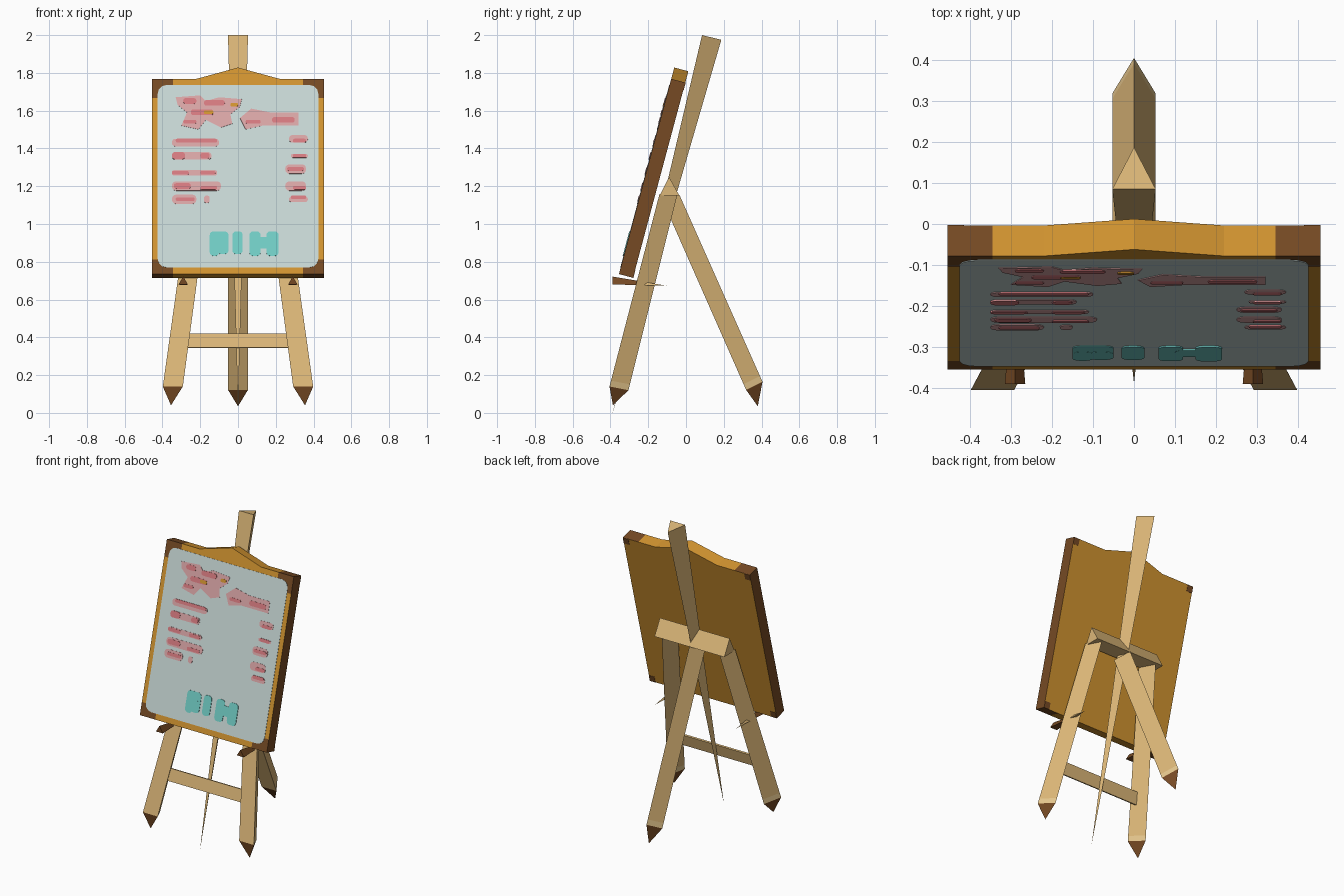
import bpy, bmesh, math
from mathutils import Matrix, Vector

cube = bpy.data.objects.get("Cube")
if cube:
    bpy.data.objects.remove(cube, do_unlink=True)


def material(name, *rgb):
    lin = [((c / 255 + 0.055) / 1.055) ** 2.4 for c in rgb] + [1]
    m = bpy.data.materials.new(name)
    m.diffuse_color = lin
    m.use_nodes = True
    m.node_tree.nodes["Principled BSDF"].inputs["Base Color"].default_value = lin
    return m


WOOD = material("tan wood", 220, 183, 120)
PALE = material("pale wood", 240, 208, 148)
BROWN = material("dark brown", 118, 74, 36)
ORANGE = material("orange wood", 210, 148, 48)
PAPER = material("pale blue panel", 200, 216, 214)
BLUSH = material("pale pink paint", 218, 166, 167)
PINK = material("pink paint", 215, 123, 128)
TEAL = material("teal paint", 114, 205, 198)


def finish(name, bm, mats, matrix=None):
    bmesh.ops.recalc_face_normals(bm, faces=bm.faces)
    mesh = bpy.data.meshes.new(name)
    bm.to_mesh(mesh)
    bm.free()
    for m in mats:
        mesh.materials.append(m)
    ob = bpy.data.objects.new(name, mesh)
    if matrix:
        ob.matrix_world = matrix
    bpy.context.collection.objects.link(ob)
    return ob


def loft(name, sections, mats, flat=None):
    """Join triangular sections; a one-point section is a tip.
    mats has one material per span; flat replaces PALE on the flat face."""
    bm = bmesh.new()
    slots = list(dict.fromkeys(list(mats) + ([flat] if flat else [])))
    rings = [[bm.verts.new(p) for p in s] for s in sections]
    for a, b, m in zip(rings, rings[1:], mats):
        for k in range(3):
            j = (k + 1) % 3
            f = bm.faces.new([a[k], a[j], b[0]] if len(b) == 1 else [a[k], a[j], b[j], b[k]])
            f.material_index = slots.index(flat if flat and m is PALE and k == 0 else m)
    for ring, m in ((rings[0], mats[0]), (rings[-1], mats[-1])):
        if len(ring) == 3:
            bm.faces.new(ring).material_index = slots.index(m)
    return finish(name, bm, slots)


def tri(x, half, flat, ridge):
    """Triangle with a flat side and a ridge, given as (y, z) pairs."""
    return [Vector((x - half, *flat)), Vector((x + half, *flat)), Vector((x, *ridge))]


def leg(name, top, bottom, tip):
    band = [a.lerp(b, 0.97) for a, b in zip(top, bottom)]
    loft(name, [top, band, bottom, [tip]], [WOOD, PALE, BROWN], WOOD)


# Legs with pointed brown feet, and the support pegs
for side, s in (("left", 1), ("right", -1)):
    leg(f"front_leg_{side}",
        tri(0.205 * s, 0.05, (-0.14, 1.16), (-0.045, 1.16)),
        tri(0.345 * s, 0.053, (-0.405, 0.14), (-0.305, 0.12)),
        (0.355 * s, -0.387, 0.04))
    tip = Vector((0.29 * s, -0.1, 0.673))
    front = tri(0.29 * s, 0.025, (-0.39, 0.68), (-0.39, 0.722))
    loft(f"support_peg_{side}", [front, [p.lerp(tip, 0.48) for p in front], [tip]], [BROWN, WOOD])
leg("back_leg",
    tri(0, 0.053, (-0.12, 1.115), (-0.035, 1.155)),
    tri(0, 0.053, (0.318, 0.122), (0.405, 0.165)),
    (0, 0.38, 0.035))

# Mast tapering to a long point
loft("mast", [tri(0, 0.053, (0.085, 2), (0.187, 1.975)), [(0, -0.388, 0)]], [WOOD])

# Ridged top bar
loft("top_bar", [[(x, -0.14, 1.15), (x, -0.035, 1.15), (x, -0.09, 1.25)] for x in (-0.25, 0.25)], [WOOD])

# Flat rail between the front legs
bm = bmesh.new()
bmesh.ops.create_cube(bm, size=1, matrix=Matrix.Diagonal((0.58, 0.012, 0.078, 1)))
finish("leg_rail", bm, [WOOD],
       Matrix.Translation((0, -0.31, 0.382)) @ Matrix.Rotation(math.radians(-15), 4, "X"))

# Leaning board: local x is width, y runs up the slope, z faces the front
COS = math.cos(math.radians(15))
BASE = 0.735
FRAME = Matrix.Translation((0, -0.355, BASE)) @ Matrix.Rotation(math.radians(75), 4, "X")
THICK = 0.077
HALF = 0.455
xs = [-HALF, -0.345, -0.22, 0, 0.22, 0.345, HALF]
ys = [0, 0.08, 0.965, 1.07]
bm = bmesh.new()
grid = [[bm.verts.new((x, y + (0.062 if x == 0 and y == ys[-1] else 0), 0)) for x in xs] for y in ys]
for r0, r1 in zip(grid, grid[1:]):
    for i in range(len(xs) - 1):
        bm.faces.new((r0[i], r0[i + 1], r1[i + 1], r1[i]))
out = bmesh.ops.extrude_face_region(bm, geom=bm.faces[:], use_keep_orig=True)
bmesh.ops.translate(bm, vec=(0, 0, -THICK), verts=[g for g in out["geom"] if isinstance(g, bmesh.types.BMVert)])
bm.normal_update()
for f in bm.faces:
    c = f.calc_center_median()
    corner = abs(c.x) > 0.345 and not ys[1] < c.y < ys[2]
    f.material_index = int(abs(c.x) > 0.45 or (corner and c.z > -THICK + 0.001))
finish("board", bm, [ORANGE, BROWN], FRAME)


def plate(name, outlines, mat, low, high):
    """Thin plates on the board; outlines are lists of (x, world height)."""
    bm = bmesh.new()
    for pts in outlines:
        rings = [[bm.verts.new((x, (z - BASE) / COS, h)) for x, z in pts] for h in (low, high)]
        for ring in rings:
            bm.faces.new(ring)
        for i in range(len(pts)):
            a, b = rings
            bm.faces.new((a[i - 1], a[i], b[i], b[i - 1]))
    return finish(name, bm, [mat], FRAME)


def rounded(x0, x1, z0, z1, r=None):
    r = r or 0.45 * min(x1 - x0, z1 - z0)
    pts = []
    for q, (cx, cz) in enumerate(((x1 - r, z1 - r), (x0 + r, z1 - r), (x0 + r, z0 + r), (x1 - r, z0 + r))):
        for k in range(4):
            a = math.radians(90 * q + 30 * k)
            pts.append((cx + r * math.cos(a), cz + r * math.sin(a)))
    return pts


def bars(rows):
    """Rounded strokes from (left, right, middle height, thickness)."""
    return [rounded(a, b, z - t / 2, z + t / 2) for a, b, z, t in rows]


# Small brown corners on the back
rim = [rounded(min(s * HALF, s * 0.415), max(s * HALF, s * 0.415), z, z + 0.04, 0.003)
       for s in (-1, 1) for z in (BASE, 1.728)]
plate("back_corners", rim, BROWN, -THICK - 0.002, -THICK + 0.002)

# Writing panel and its painted smudges
plate("panel", [rounded(-0.425, 0.425, 0.77, 1.735, 0.045)], PAPER, -0.002, 0.002)

blot = [(-0.33, 1.67), (-0.2, 1.68), (-0.17, 1.65), (-0.1, 1.67), (0.02, 1.66), (0.01, 1.62),
        (-0.04, 1.58), (-0.03, 1.53), (-0.09, 1.51), (-0.17, 1.55), (-0.21, 1.5), (-0.3, 1.52),
        (-0.27, 1.59), (-0.32, 1.63)]
streak = [(0.01, 1.56), (0.07, 1.61), (0.17, 1.59), (0.32, 1.59), (0.32, 1.52), (0.13, 1.52), (0.04, 1.5)]
pale_rows = [(-0.35, -0.1, 1.43, 0.04), (-0.35, -0.14, 1.36, 0.04), (-0.35, -0.11, 1.27, 0.03),
             (-0.35, -0.09, 1.2, 0.05), (-0.35, -0.22, 1.13, 0.05), (-0.18, -0.15, 1.13, 0.04),
             (0.27, 0.37, 1.45, 0.04), (0.28, 0.37, 1.36, 0.02), (0.25, 0.36, 1.29, 0.05),
             (0.25, 0.36, 1.2, 0.05), (0.27, 0.37, 1.13, 0.03)]
plate("pale_smudges", [blot, streak] + bars(pale_rows), BLUSH, 0, 0.004)

pink_rows = [(-0.33, -0.11, 1.44, 0.02), (-0.35, -0.28, 1.36, 0.04), (-0.2, -0.15, 1.36, 0.03),
             (-0.35, -0.26, 1.27, 0.02), (-0.2, -0.12, 1.27, 0.02), (-0.34, -0.25, 1.2, 0.03),
             (-0.2, -0.11, 1.19, 0.02), (-0.33, -0.23, 1.13, 0.02), (0.29, 0.36, 1.44, 0.02),
             (0.29, 0.36, 1.36, 0.02), (0.26, 0.35, 1.29, 0.02), (0.29, 0.36, 1.19, 0.02),
             (0.28, 0.36, 1.14, 0.02), (-0.29, -0.22, 1.65, 0.03), (-0.18, -0.07, 1.64, 0.03),
             (-0.25, -0.13, 1.59, 0.03), (0.18, 0.3, 1.55, 0.03), (-0.29, -0.22, 1.54, 0.02),
             (0.04, 0.12, 1.54, 0.02)]
plate("pink_strokes", bars(pink_rows), PINK, 0, 0.006)
plate("orange_flecks", bars([(-0.18, -0.13, 1.59, 0.02), (-0.04, 0, 1.63, 0.02)]), ORANGE, 0, 0.007)

teal_blobs = [rounded(a, b, low, high, 0.02) for a, b, low, high in (
    (-0.15, -0.05, 0.87, 0.96), (-0.15, -0.1, 0.83, 0.91), (-0.11, -0.05, 0.84, 0.91),
    (-0.03, 0.025, 0.84, 0.96), (0.06, 0.12, 0.83, 0.96), (0.1, 0.17, 0.87, 0.93),
    (0.15, 0.215, 0.83, 0.96))]
for i, blob in enumerate(teal_blobs):
    plate(f"teal_blob_{i + 1}", [blob], TEAL, 0, 0.004 + 0.0003 * i)
